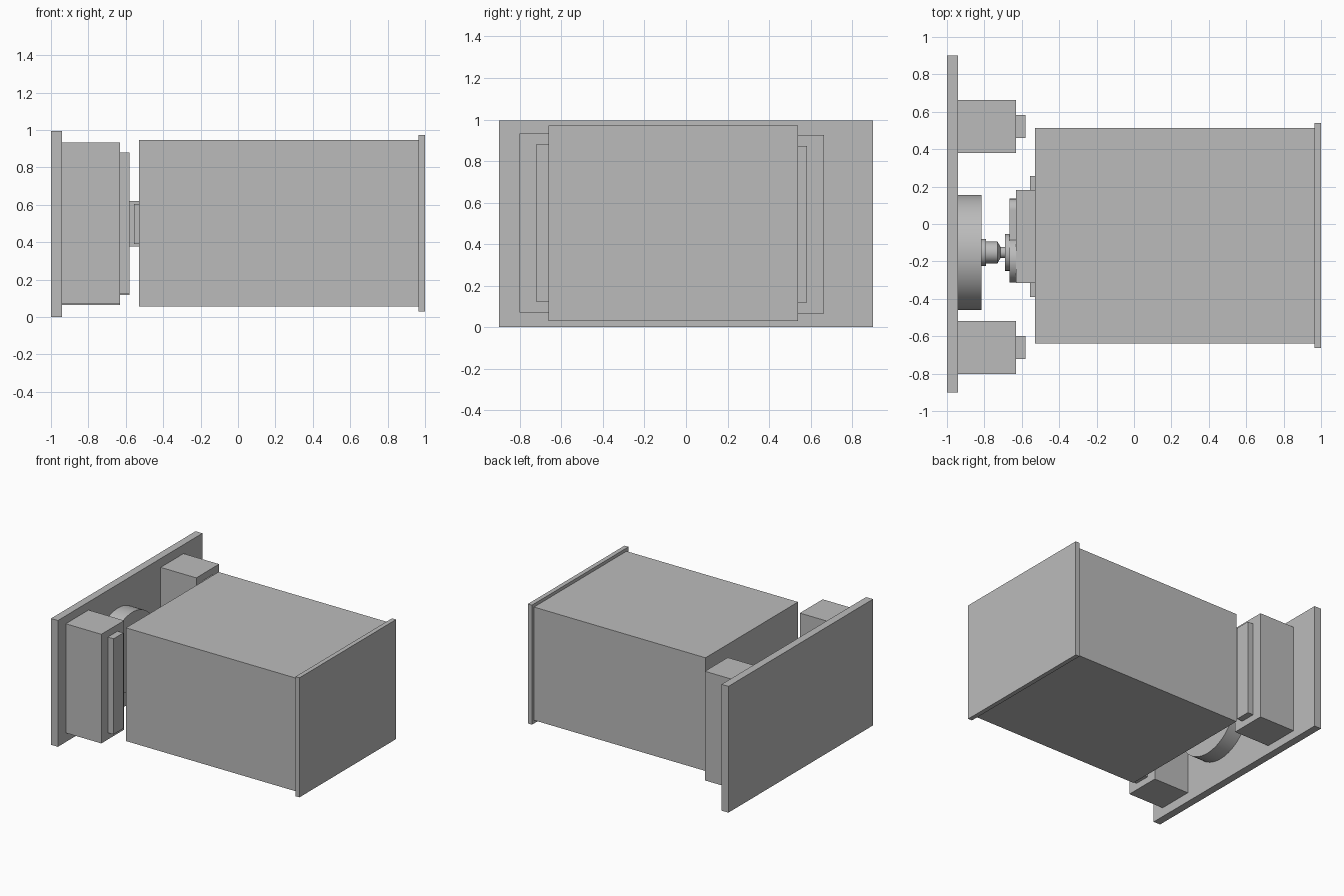
import bpy
import math

default = bpy.data.objects.get("Cube")
if default:
    bpy.data.objects.remove(default, do_unlink=True)

grey = bpy.data.materials.new("light_grey")
grey.use_nodes = True
colour = (0.5, 0.5, 0.5, 1)
grey.diffuse_color = colour
grey.node_tree.nodes["Principled BSDF"].inputs["Base Color"].default_value = colour


def finish(name):
    obj = bpy.context.object
    obj.name = name
    obj.data.materials.append(grey)
    return obj


def box(name, x, y, z):
    """Box spanning the given ranges on each axis."""
    spans = (x, y, z)
    bpy.ops.mesh.primitive_cube_add(size=1, location=[(a + b) / 2 for a, b in spans])
    bpy.context.object.scale = [b - a for a, b in spans]
    bpy.ops.object.transform_apply(location=False, rotation=False, scale=True)
    return finish(name)


def turned(name, x, y, r1, r2=None, z=0.5):
    """Cylinder or cone lying along x."""
    bpy.ops.mesh.primitive_cone_add(
        vertices=64, radius1=r1, radius2=r1 if r2 is None else r2,
        depth=x[1] - x[0], location=(sum(x) / 2, y, z),
        rotation=(0, math.pi / 2, 0))
    bpy.ops.object.shade_smooth_by_angle(angle=math.radians(30))
    return finish(name)


# Mounting wall
box("back_plate", (-1, -0.94), (-0.9, 0.9), (0, 0.995))

# Two side blocks, each with a narrow raised strip
for side, y, z in (("left", 0.522, 0.495), ("right", -0.66, 0.502)):
    box(side + "_block", (-0.94, -0.63), (y - 0.142, y + 0.142), (z - 0.43, z + 0.43))
    box(side + "_strip", (-0.63, -0.58), (y - 0.061, y + 0.061), (z - 0.377, z + 0.377))

# Main housing with its end flange
box("housing", (-0.53, 0.965), (-0.638, 0.514), (0.055, 0.947))
box("end_flange", (0.965, 1), (-0.663, 0.54), (0.03, 0.972))

# Wheel and stepped shaft
axis = -0.152
turned("wheel", (-0.94, -0.815), axis, 0.308)
turned("hub_collar", (-0.815, -0.79), axis, 0.072)
turned("hub", (-0.79, -0.73), axis, 0.058)
turned("hub_taper", (-0.73, -0.715), axis, 0.058, 0.032)
turned("shaft", (-0.715, -0.69), axis, 0.03)
turned("shaft_bearing", (-0.69, -0.665), axis, 0.098)

# Drive motor between the wheel and the housing
turned("gear_boss", (-0.665, -0.63), -0.192, 0.122)
turned("small_gear_boss", (-0.665, -0.63), 0.075, 0.06)
box("gear_bridge", (-0.665, -0.63), (-0.192, 0.075), (0.44, 0.56))
box("motor_body", (-0.63, -0.53), (-0.315, 0.181), (0.377, 0.62))
box("motor_ears", (-0.555, -0.53), (-0.39, 0.256), (0.39, 0.605))
